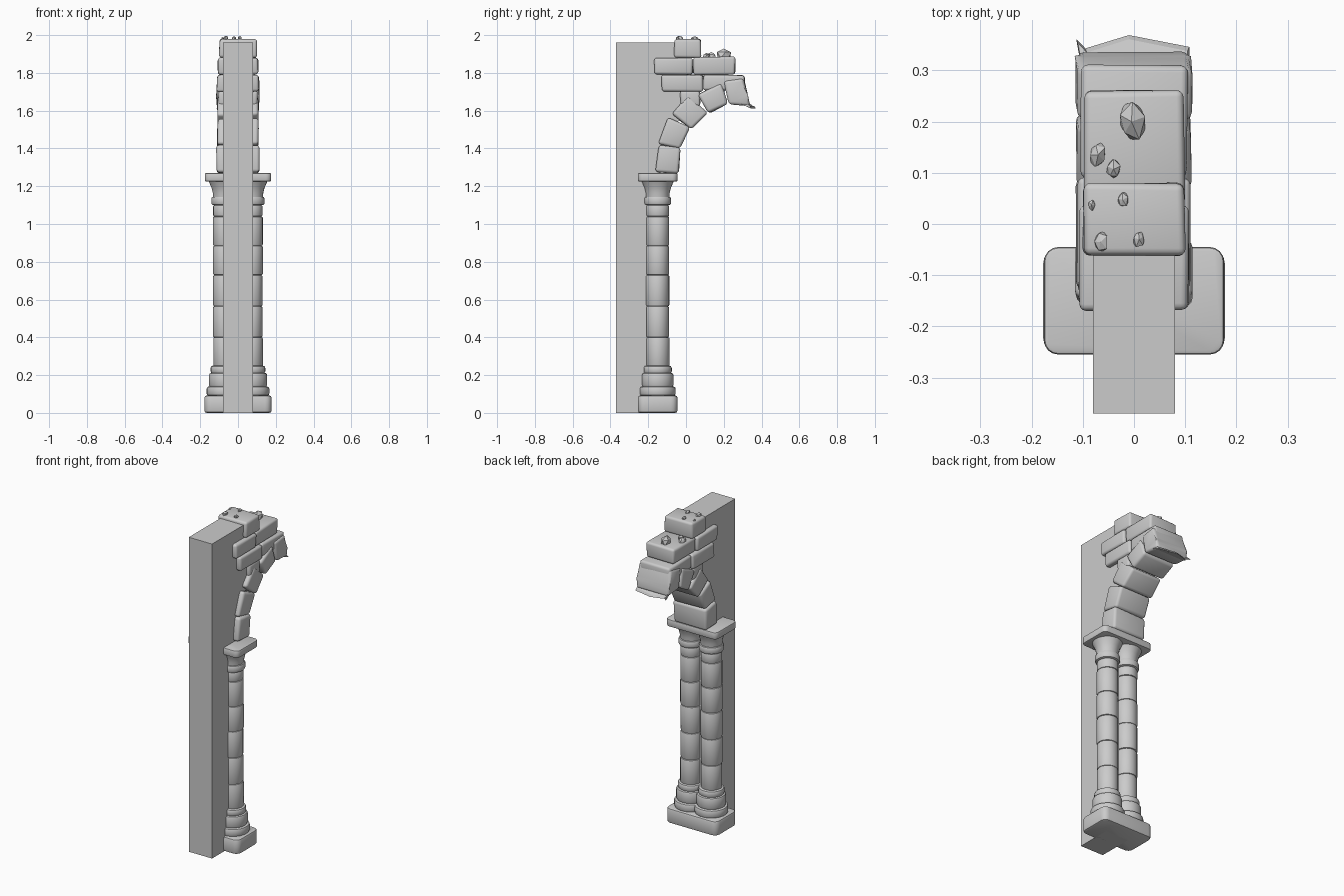
import bpy, bmesh, math, random
from mathutils import Vector, Matrix

if "Cube" in bpy.data.objects:
    bpy.data.objects.remove(bpy.data.objects["Cube"])

random.seed(7)


def finish(bm, name, smooth=True):
    bmesh.ops.recalc_face_normals(bm, faces=bm.faces)
    me = bpy.data.meshes.new(name)
    bm.to_mesh(me)
    bm.free()
    ob = bpy.data.objects.new(name, me)
    bpy.context.collection.objects.link(ob)
    if smooth:
        bpy.ops.object.select_all(action='DESELECT')
        bpy.context.view_layer.objects.active = ob
        ob.select_set(True)
        bpy.ops.object.shade_smooth_by_angle(angle=math.radians(40))
    return ob


def prism(name, profile, x0, x1, bevel=0.0, jitter=0.0):
    """Extrude a (y, z) outline across x, with worn rounded edges."""
    bm = bmesh.new()
    ends = [[bm.verts.new((x, y, z)) for y, z in profile] for x in (x0, x1)]
    n = len(profile)
    for e in ends:
        bm.faces.new(e)
    for i in range(n):
        j = (i + 1) % n
        bm.faces.new((ends[0][i], ends[0][j], ends[1][j], ends[1][i]))
    for v in bm.verts:
        v.co += Vector([random.uniform(-jitter, jitter) for _ in range(3)])
    if bevel:
        bmesh.ops.bevel(bm, geom=bm.edges[:], offset=bevel, segments=3,
                        profile=0.5, affect='EDGES')
    return finish(bm, name, bevel > 0)


def box_outline(y0, y1, z0, z1):
    return [(y0, z0), (y1, z0), (y1, z1), (y0, z1)]


def slab_stone(name, hx, y0, y1, z0, z1, corner, edge):
    """Flat stone with rounded plan corners and softened edges."""
    bm = bmesh.new()
    c = Vector((0, (y0 + y1) / 2, (z0 + z1) / 2))
    bmesh.ops.create_cube(bm, size=1, matrix=Matrix.Translation(c)
                          @ Matrix.Diagonal((2 * hx, y1 - y0, z1 - z0, 1)))
    up = [e for e in bm.edges if abs(e.verts[0].co.z - e.verts[1].co.z) > .01]
    bmesh.ops.bevel(bm, geom=up, offset=corner, segments=4, profile=0.5, affect='EDGES')
    rim = [e for e in bm.edges if abs(e.verts[0].co.z - e.verts[1].co.z) < .001]
    bmesh.ops.bevel(bm, geom=rim, offset=edge, segments=2, profile=0.5, affect='EDGES')
    return finish(bm, name)


def lathe(name, profile, cx, cy, segs=20, wobble=0.0):
    """Turn an (r, z) profile into a capped round stone."""
    bm = bmesh.new()
    turn = random.uniform(0, math.tau)
    scale = [1 + random.uniform(-wobble, wobble) for _ in range(segs)]
    rings = []
    for r, z in profile:
        rings.append([bm.verts.new((cx + r * scale[i] * math.cos(turn + math.tau * i / segs),
                                    cy + r * scale[i] * math.sin(turn + math.tau * i / segs), z))
                      for i in range(segs)])
    for a, b in zip(rings, rings[1:]):
        for i in range(segs):
            j = (i + 1) % segs
            bm.faces.new((a[i], a[j], b[j], b[i]))
    bm.faces.new(rings[0])
    bm.faces.new(rings[-1])
    return finish(bm, name)


def drum(r, z0, z1, b):
    return [(r - b, z0), (r - b * .3, z0 + b * .3), (r, z0 + b),
            (r, z1 - b), (r - b * .3, z1 - b * .3), (r - b, z1)]


# Plain wall strip behind the arch
prism("wall_strip", [(-.37, 0), (-.15, 0), (-.15, 1.25), (-.10, 1.32), (-.07, 1.5),
                     (.01, 1.62), (.01, 1.96), (-.37, 1.96)], -.08, .08)

# Plinth and abacus shared by the two columns
slab_stone("plinth", .178, -.255, -.045, 0, .092, .035, .012)
slab_stone("abacus", .176, -.255, -.045, 1.225, 1.27, .028, .007)

# Twin columns: base rings, shaft drums, capital
joints = [.245, .40, .565, .73, .885, 1.04, 1.10]
for side, cx in (("left", -.07), ("right", .07)):
    cy = -.15
    for i, (r, a, b) in enumerate([(.096, .09, .14), (.084, .137, .212), (.075, .208, .25)]):
        lathe(f"base_ring_{side}_{i}", drum(r, a, b, .012), cx, cy, 24, .008)
    for i, (a, b) in enumerate(zip(joints, joints[1:])):
        lathe(f"shaft_drum_{side}_{i}", drum(.061, a, b, .007),
              cx + random.uniform(-.002, .002), cy + random.uniform(-.002, .002), 20, .012)
    lathe(f"capital_ring_{side}", drum(.071, 1.10, 1.145, .011), cx, cy, 24, .008)
    lathe(f"capital_{side}", [(.062, 1.14), (.064, 1.165), (.070, 1.19),
                              (.080, 1.213), (.087, 1.228)], cx, cy, 24, .006)

# Arch stones rising from the abacus
arch = [
    [(-.16, 1.272), (-.04, 1.268), (-.03, 1.40), (-.145, 1.42)],
    [(-.145, 1.425), (-.03, 1.40), (.02, 1.51), (-.095, 1.565)],
    [(-.075, 1.58), (.025, 1.505), (.115, 1.585), (.01, 1.685)],
    [(.06, 1.685), (.12, 1.585), (.22, 1.635), (.19, 1.75)],
    [(.20, 1.76), (.225, 1.635), (.34, 1.622), (.33, 1.68), (.305, 1.775)],
]
for i, (outline, hx) in enumerate(zip(arch, (.116, .110, .108, .112, .112))):
    prism(f"arch_stone_{i}", outline, -hx, hx, .016, .004)

# Splintered lip on the broken arch end
bm = bmesh.new()
lip = [(-.113, .362), (-.095, .343), (-.01, .369), (.108, .346), (.108, .29), (-.10, .29)]
low = [bm.verts.new((x, y, 1.612 if y > .33 else 1.635)) for x, y in lip]
top = [bm.verts.new((x * .97, y - .008, 1.625 if y > .33 else 1.68)) for x, y in lip]
bm.faces.new(low)
bm.faces.new(top)
for i in range(6):
    bm.faces.new((low[i], low[i - 1], top[i - 1], top[i]))
finish(bm, "broken_lip", False)

# Wall bricks above the arch: half width, y range, z range
bricks = [
    (.103, -.03, .075, 1.625, 1.705),
    (.112, -.13, .09, 1.70, 1.79),
    (.105, .09, .312, 1.705, 1.79),
    (.106, -.168, .035, 1.79, 1.88),
    (.098, .038, .26, 1.79, 1.885),
    (.099, -.062, .08, 1.88, 1.98),
]
for i, (hx, *yz) in enumerate(bricks):
    prism(f"brick_{i}", box_outline(*yz), -hx, hx, .014, .003)

# Loose rubble lying on the bricks: position, size
rubble = [
    (-.005, .20, 1.895, .032), (-.07, .135, 1.89, .02), (-.04, .107, 1.89, .018),
    (-.022, .047, 1.983, .014), (-.065, -.035, 1.983, .017), (.01, -.03, 1.983, .014),
    (-.083, .037, 1.98, .009),
]
for i, (x, y, z, s) in enumerate(rubble):
    bm = bmesh.new()
    bmesh.ops.create_icosphere(bm, subdivisions=1, radius=1)
    for v in bm.verts:
        v.co *= random.uniform(.8, 1.2)
    spin = Matrix.Rotation(random.uniform(0, 6), 4, 'Z')
    size = Matrix.Diagonal((s * .85, s * 1.2, s * .9, 1))
    bmesh.ops.transform(bm, verts=bm.verts,
                        matrix=Matrix.Translation((x, y, z)) @ size @ spin)
    finish(bm, f"rubble_{i}", False)
